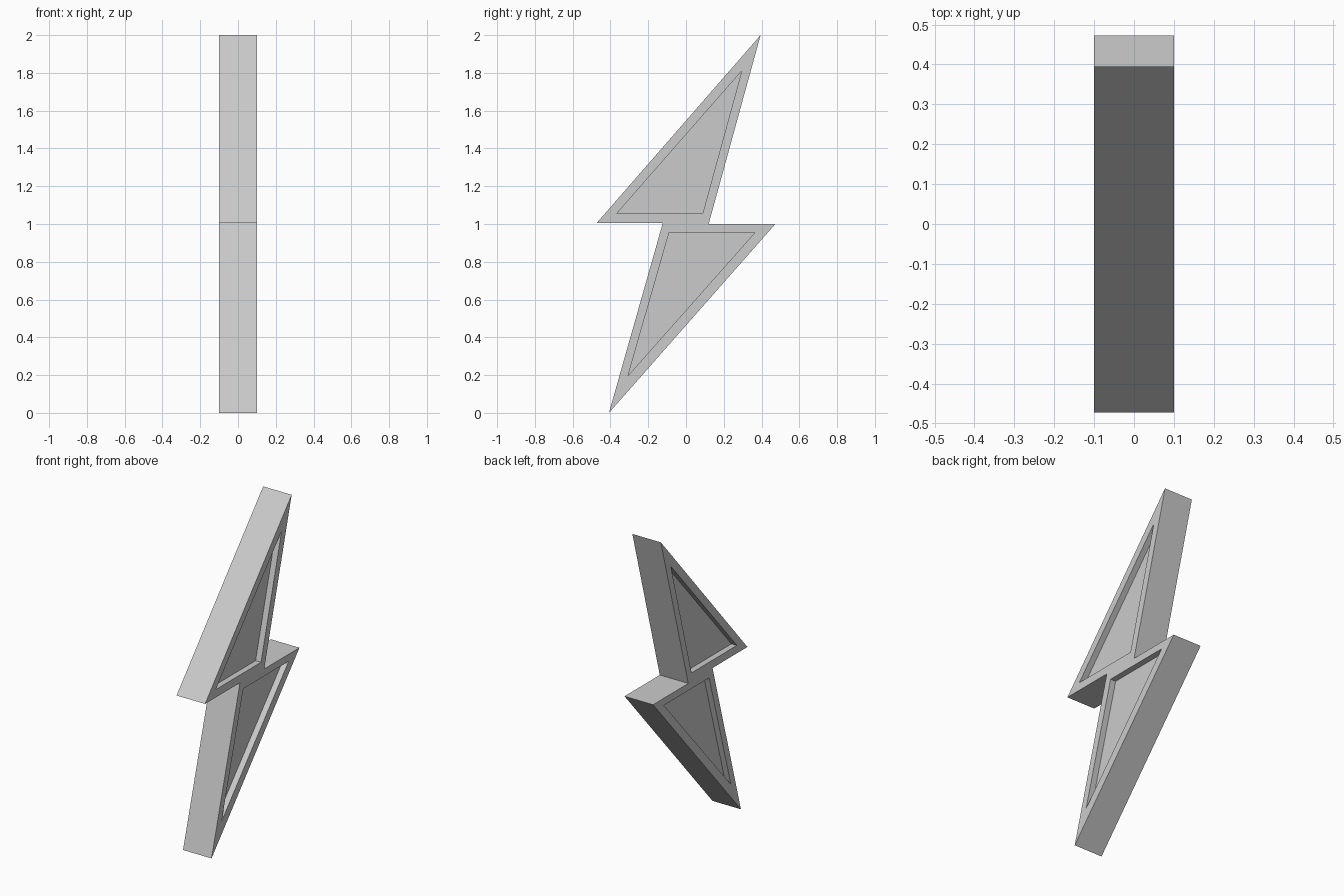
import bpy, bmesh

if "Cube" in bpy.data.objects:
    bpy.data.objects.remove(bpy.data.objects["Cube"])

HALF = 0.10      # half thickness
DEPTH = 0.038    # pocket depth


def prism(name, profile, x0, x1):
    """Extrude a (y, z) profile along x."""
    bm = bmesh.new()
    face = bm.faces.new([bm.verts.new((x0, y, z)) for y, z in profile])
    ext = bmesh.ops.extrude_face_region(bm, geom=[face])
    verts = [g for g in ext["geom"] if isinstance(g, bmesh.types.BMVert)]
    bmesh.ops.translate(bm, verts=verts, vec=(x1 - x0, 0, 0))
    bmesh.ops.recalc_face_normals(bm, faces=bm.faces)
    mesh = bpy.data.meshes.new(name)
    bm.to_mesh(mesh)
    bm.free()
    obj = bpy.data.objects.new(name, mesh)
    bpy.context.collection.objects.link(obj)
    return obj


# Zigzag body
outline = [(0.395, 2.0), (-0.473, 1.005), (-0.123, 1.005),
           (-0.408, 0.0), (0.473, 1.0), (0.12, 1.0)]
bolt = prism("lightning_bolt", outline, -HALF, HALF)

# Triangular pockets, sunk into both broad sides
pockets = {
    "upper": [(0.295, 1.81), (-0.367, 1.055), (0.088, 1.055)],
    "lower": [(-0.307, 0.197), (0.365, 0.955), (-0.089, 0.955)],
}
cutters = []
for label, tri in pockets.items():
    for side in (-1, 1):
        cut = prism(f"{label}_pocket_cutter", tri,
                    side * (HALF - DEPTH), side * (HALF + 0.1))
        cut.hide_render = True
        mod = bolt.modifiers.new(f"{label}_pocket", 'BOOLEAN')
        mod.operation = 'DIFFERENCE'
        mod.solver = 'EXACT'
        mod.object = cut
        cutters.append(cut)

# Bake the pockets and drop the cutters
bpy.context.view_layer.update()
deps = bpy.context.evaluated_depsgraph_get()
baked = bpy.data.meshes.new_from_object(bolt.evaluated_get(deps))
bolt.modifiers.clear()
bolt.data = baked
for cut in cutters:
    bpy.data.objects.remove(cut)
